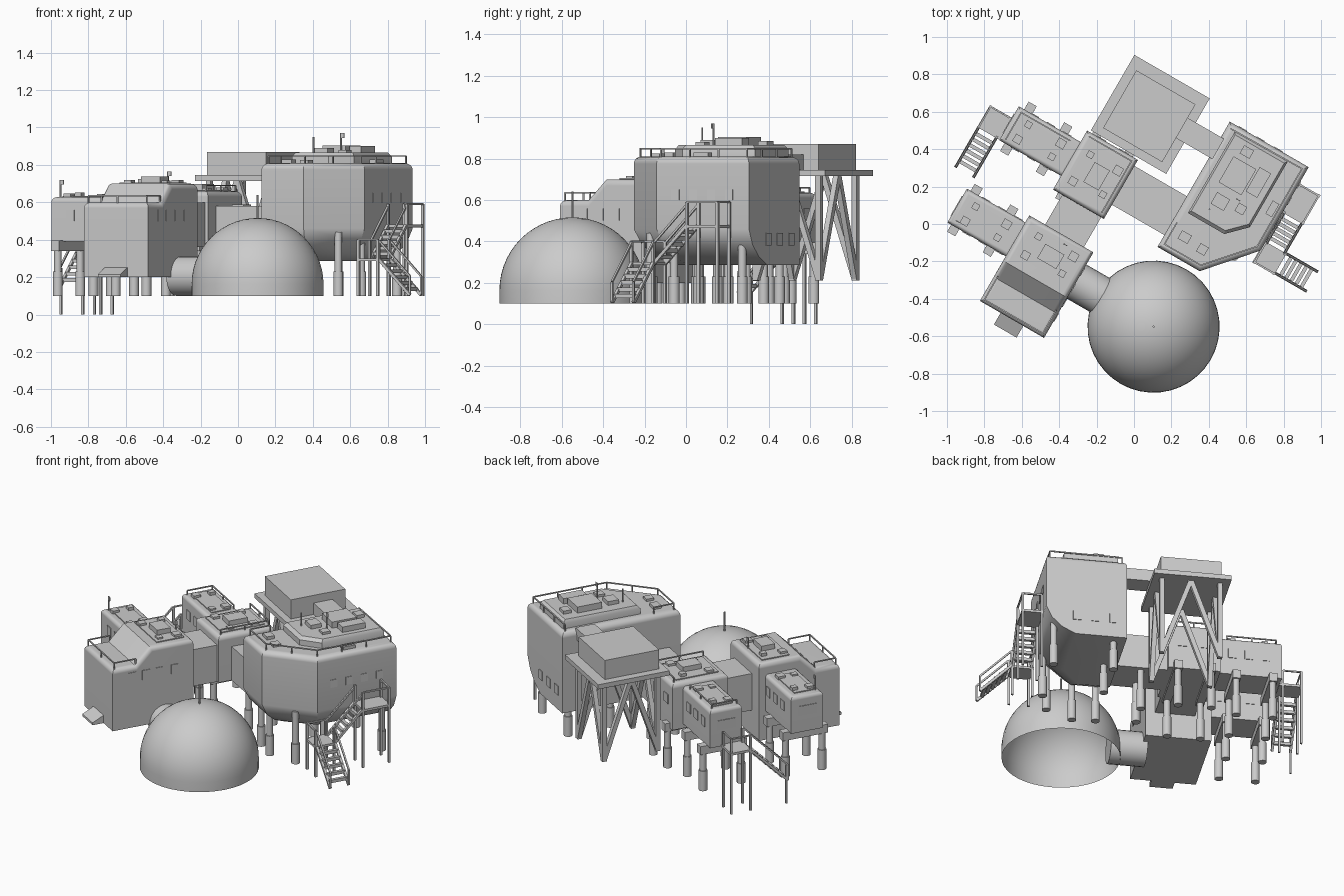
import bpy, bmesh, math
from mathutils import Vector, Matrix

if "Cube" in bpy.data.objects:
    bpy.data.objects.remove(bpy.data.objects["Cube"])

# The whole base is laid out on a plan grid turned 30 degrees clockwise
TURN = math.radians(-30)
grey = bpy.data.materials.new("station grey")
grey.diffuse_color = (0.6, 0.6, 0.6, 1)
grey.use_nodes = True
grey.node_tree.nodes["Principled BSDF"].inputs["Base Color"].default_value = grey.diffuse_color


def finish(name, bm, bevel=0):
    """Make the object; bevel rounds only the rim of the upward faces."""
    bmesh.ops.recalc_face_normals(bm, faces=bm.faces)
    if bevel:
        bm.normal_update()
        rim = [e for e in bm.edges if sum(f.normal.z > .3 for f in e.link_faces) == 1]
        bmesh.ops.bevel(bm, geom=rim, offset=bevel, segments=4, profile=.5, affect='EDGES')
    me = bpy.data.meshes.new(name)
    bm.to_mesh(me)
    bm.free()
    me.materials.append(grey)
    ob = bpy.data.objects.new(name, me)
    bpy.context.collection.objects.link(ob)
    ob.rotation_euler.z = TURN
    bpy.context.view_layer.objects.active = ob
    ob.select_set(True)
    bpy.ops.object.shade_smooth_by_angle(angle=math.radians(32))
    ob.select_set(False)
    if bevel:
        w = ob.modifiers.new("flat face normals", 'WEIGHTED_NORMAL')
        w.keep_sharp = True
    return ob


def loft(bm, rings):
    """Closed solid through rings of equal point count."""
    vs = [[bm.verts.new(p) for p in r] for r in rings]
    n = len(vs[0])
    for a, b in zip(vs, vs[1:]):
        for i in range(n):
            bm.faces.new((a[i], a[(i + 1) % n], b[(i + 1) % n], b[i]))
    bm.faces.new(vs[0][::-1])
    bm.faces.new(vs[-1])


def box(bm, u0, u1, v0, v1, z0, z1):
    loft(bm, [[(u0, v0, z), (u1, v0, z), (u1, v1, z), (u0, v1, z)] for z in (z0, z1)])


def bar(bm, p, q, r, n=4):
    p, q = Vector(p), Vector(q)
    d = q - p
    M = Matrix.Translation((p + q) / 2) @ d.to_track_quat('Z', 'Y').to_matrix().to_4x4()
    if n == 4:
        M = M @ Matrix.Rotation(math.pi / 4, 4, 'Z')
    bmesh.ops.create_cone(bm, cap_ends=True, segments=n, radius1=r, radius2=r,
                          depth=d.length, matrix=M)


def block(name, u0, u1, v0, v1, z0, z1, bevel=0):
    bm = bmesh.new()
    box(bm, u0, u1, v0, v1, z0, z1)
    return finish(name, bm, bevel)


def railing(bm, pts, h, r=0.005, step=0.16):
    """Posts and a top bar along a path."""
    up = Vector((0, 0, h))
    for a, b in zip(pts, pts[1:]):
        a, b = Vector(a), Vector(b)
        bar(bm, a + up, b + up, r)
        n = max(1, round((b - a).length / step))
        for i in range(n + 1):
            p = a.lerp(b, i / n)
            bar(bm, p, p + up, r)


def stairs(bm, top, bottom, side, n=7):
    """Treads between two stringers; side is the half width vector."""
    top, bottom, side = Vector(top), Vector(bottom), Vector(side)
    for s in (-1, 1):
        bar(bm, top + side * s, bottom + side * s, 0.011)
        railing(bm, [top + side * s, bottom + side * s], 0.1, 0.007, 0.3)
    for i in range(1, n):
        c = top.lerp(bottom, i / n)
        bar(bm, c - side, c + side, 0.014)


# Large tower: five-sided body with a rounded undercut base
hull = [(.17, .73), (.657, .73), (.657, .215), (.43, -.043), (.17, -.043)]
foot = [(.17, .73), (.48, .73), (.48, .29), (.36, .14), (.17, .14)]
bm = bmesh.new()
rings = []
for t, z in ((0, .285), (.45, .325), (.8, .385), (1, .46), (1, .81)):
    rings.append([(a + (c - a) * t, b + (d - b) * t, z) for (a, b), (c, d) in zip(foot, hull)])
loft(bm, rings)
finish("tower_body", bm, .035)

# Raised roof deck on the tower, with its lip and equipment
deck = [(.22, .70), (.545, .70), (.545, .295), (.445, .195), (.22, .195)]
mid_u, mid_v = .37, .46
bm = bmesh.new()
loft(bm, [[(mid_u + (u - mid_u) * s, mid_v + (v - mid_v) * s, z) for u, v in deck]
          for s, z in ((1, .80), (1, .845), (.93, .865))])
finish("tower_deck", bm)
bm = bmesh.new()
for b in ((.28, .42, .42, .58, .86, .905), (.43, .50, .45, .60, .86, .90),
          (.30, .38, .30, .37, .86, .89), (.30, .36, .61, .66, .86, .885),
          (.43, .48, .33, .38, .86, .88), (.24, .30, .05, .10, .80, .83),
          (.36, .41, .04, .09, .80, .825), (.58, .62, .40, .48, .80, .83)):
    box(bm, *b)
bar(bm, (.31, .27, .86), (.31, .27, .95), .005, 6)
bar(bm, (.41, .39, .86), (.41, .39, .97), .005, 6)
box(bm, .41, .43, .388, .392, .945, .97)
finish("tower_equipment", bm)
bm = bmesh.new()
edge = [(.195, .70), (.63, .705), (.63, .225), (.42, -.012), (.195, -.012)]
railing(bm, [(u, v, .805) for u, v in edge] + [(.195, .12, .805)], .043)
finish("tower_railing", bm)

# Front module: a terrace, a sloped wall and a higher roof
bm = bmesh.new()
side = [(-.768, .20), (-.24, .20), (-.24, .70), (-.52, .70), (-.62, .60), (-.768, .60)]
loft(bm, [[(u, v, z) for v, z in side] for u in (-.508, -.112)])
finish("front_module", bm, .03)
bm = bmesh.new()
loft(bm, [[(u, -.75, .20), (u, -.84, .20), (u, -.84, .215), (u, -.75, .26)] for u in (-.38, -.24)])
finish("entry_ramp", bm)
bm = bmesh.new()
railing(bm, [(-.49, -.61, .59), (-.49, -.75, .59), (-.13, -.75, .59), (-.13, -.61, .59)], .045)
finish("terrace_railing", bm)

# Small rounded modules and the corridors between them
block("middle_module", -.467, -.153, -.057, .307, .36, .66, .03)
block("rear_wing", -.848, -.45, .028, .237, .39, .635, .025)
block("front_wing", -.868, -.49, -.492, -.283, .39, .628, .025)
block("tower_corridor", -.17, .18, .03, .27, .36, .58)
block("front_corridor", -.41, -.17, -.25, -.04, .36, .60)

# Roof plates, hatches and vents, repeated over each roof
bm = bmesh.new()
for u0, u1, v0, v1, z in ((-.465, -.155, -.055, .305, .66), (-.845, -.48, .03, .235, .635),
                          (-.865, -.52, -.49, -.285, .628), (-.505, -.115, -.50, -.24, .70)):
    w, d = u1 - u0, v1 - v0
    box(bm, u0 + .04, u1 - .04, v0 + .04, v1 - .04, z - .01, z + .006)
    for a, b, s, h in ((.22, .25, .022, .02), (.25, .72, .018, .025),
                       (.78, .3, .018, .016), (.8, .72, .024, .02)):
        cu, cv = u0 + w * a, v0 + d * b
        box(bm, cu - s, cu + s, cv - s, cv + s, z, z + h)
    if d > .23:
        box(bm, u0 + w * .38, u0 + w * .68, v0 + d * .32, v0 + d * .66, z, z + .038)
box(bm, -.1, -.03, .11, .19, .57, .587)
finish("roof_equipment", bm)
bm = bmesh.new()
railing(bm, [(-.44, .285, .655), (-.18, .285, .655), (-.18, -.03, .655)], .035)
railing(bm, [(-.82, .05, .63), (-.82, .215, .63), (-.52, .215, .63)], .03)
finish("roof_railings", bm)
bm = bmesh.new()
for u, v, z0, z1 in ((-.83, -.46, .62, .72), (-.27, -.28, .69, .765)):
    bar(bm, (u, v, z0), (u, v, z1), .005, 6)
    box(bm, u, u + .02, v - .002, v + .002, z1 - .025, z1)
finish("masts", bm)

# Window plates on the walls
bm = bmesh.new()
T = .004
for v in (-.64, -.55, -.46, -.36):
    box(bm, -.112 - T, -.112 + T, v - .025, v + .025, .50, .56)
for u in (.25, .36, .47):
    box(bm, u - .025, u + .025, .73 - T, .73 + T, .38, .44)
for u in (-.75, -.65, -.55):
    for v in (.028, .237, -.492, -.283):
        box(bm, u - .025, u + .025, v - T, v + T, .50, .56)
for u, v in ((-.848, .13), (-.868, -.39)):
    box(bm, u - T, u + T, v - .06, v + .06, .50, .56)
for u in (-.38, -.24):
    box(bm, u - .03, u + .03, .307 - T, .307 + T, .51, .57)
for v in (.32, .42, .52, .62):
    box(bm, .657 - T, .657 + T, v - .022, v + .022, .60, .65)
finish("windows", bm)

# Cross beams and two-part legs
bm = bmesh.new()
feet = [(u, v, .44) for u, v in ((.24, .04), (.38, .03), (.55, .12), (.60, .28),
                                 (.60, .66), (.24, .66), (.25, .38))]
for us, v0, v1 in (((-.79, -.57), -.02, .285), ((-.82, -.60), -.535, -.24),
                   ((-.41, -.21), -.09, .34)):
    for u in us:
        box(bm, u - .025, u + .025, v0, v1, .34, .395)
        feet += [(u, v0 + .028, .36), (u, v1 - .028, .36)]
feet += [(.0, .07, .38), (.0, .23, .38)]
for u, v, top in feet:
    bar(bm, (u, v, .10), (u, v, .23), .026, 12)
    bar(bm, (u, v, .22), (u, v, top), .020, 12)
finish("support_legs", bm)

# Dome: open shell with a short straight skirt, joined by a round tunnel
bm = bmesh.new()
N, K = 40, 14
CU, CV, R = .365, -.423, .353
prof = [(R, .10)] + [(R * math.cos(a), .163 + R * math.sin(a))
                     for a in (i * math.pi / 2 / K for i in range(K))]
rows = [[bm.verts.new((CU + r * math.cos(t), CV + r * math.sin(t), z))
         for t in (j * math.tau / N for j in range(N))] for r, z in prof]
for a, b in zip(rows, rows[1:]):
    for j in range(N):
        bm.faces.new((a[j], a[(j + 1) % N], b[(j + 1) % N], b[j]))
tip = bm.verts.new((CU, CV, .163 + R))
for j in range(N):
    bm.faces.new((rows[-1][j], rows[-1][(j + 1) % N], tip))
finish("dome", bm)
bm = bmesh.new()
bar(bm, (CU, CV, .51), (CU, CV, .64), .006, 6)
finish("dome_antenna", bm)
bm = bmesh.new()
bar(bm, (-.14, -.42, .205), (.08, -.42, .205), .105, 24)
finish("dome_tunnel", bm)

# Rear pad on a braced frame, with its cabin and footbridge
block("pad_deck", -.45, .015, .318, .784, .715, .745)
block("pad_cabin", -.40, -.035, .362, .718, .745, .87)
block("footbridge", -.04, .19, .51, .635, .745, .82)
bm = bmesh.new()
c = [(-.39, .37), (-.04, .37), (-.04, .72), (-.39, .72)]
for i in range(4):
    a, b = c[i], c[(i + 1) % 4]
    m = ((a[0] + b[0]) / 2, (a[1] + b[1]) / 2, .72)
    bar(bm, (*a, .21), (*a, .72), .020)
    for p in (a, b):
        bar(bm, (*p, .22), m, .020)
finish("pad_frame", bm)

# Rear wing stair: landing on tall posts and one flight
bm = bmesh.new()
box(bm, -.985, -.845, .03, .165, .385, .40)
for u, v in ((-.978, .035), (-.868, .035), (-.978, .16), (-.868, .16)):
    bar(bm, (u, v, 0), (u, v, .49), .009)
railing(bm, [(-.978, .035, .40), (-.978, .16, .40), (-.868, .16, .40)], .09, .006)
stairs(bm, (-.923, .03, .39), (-.923, -.21, .15), (.055, 0, 0))
bar(bm, (-.978, -.20, 0), (-.978, -.20, .25), .008)
finish("wing_stair", bm)

# Tower stair: upper landing, flight, lower landing, second flight
bm = bmesh.new()
box(bm, .65, .785, .45, .63, .465, .48)
box(bm, .65, .785, .14, .27, .285, .30)
for u, v, top in ((.78, .455, .59), (.78, .625, .59), (.665, .625, .59), (.665, .455, .59),
                  (.78, .265, .40), (.78, .145, .40), (.66, .145, .40), (.66, .265, .40)):
    bar(bm, (u, v, .10), (u, v, top), .010)
railing(bm, [(.78, .455, .48), (.78, .625, .48), (.665, .625, .48)], .11, .007)
railing(bm, [(.66, .265, .30), (.66, .145, .30), (.78, .145, .30)], .10, .007)
stairs(bm, (.72, .45, .475), (.72, .27, .295), (.055, 0, 0), 6)
stairs(bm, (.785, .21, .295), (.975, .21, .105), (0, .06, 0), 6)
finish("tower_stair", bm)
